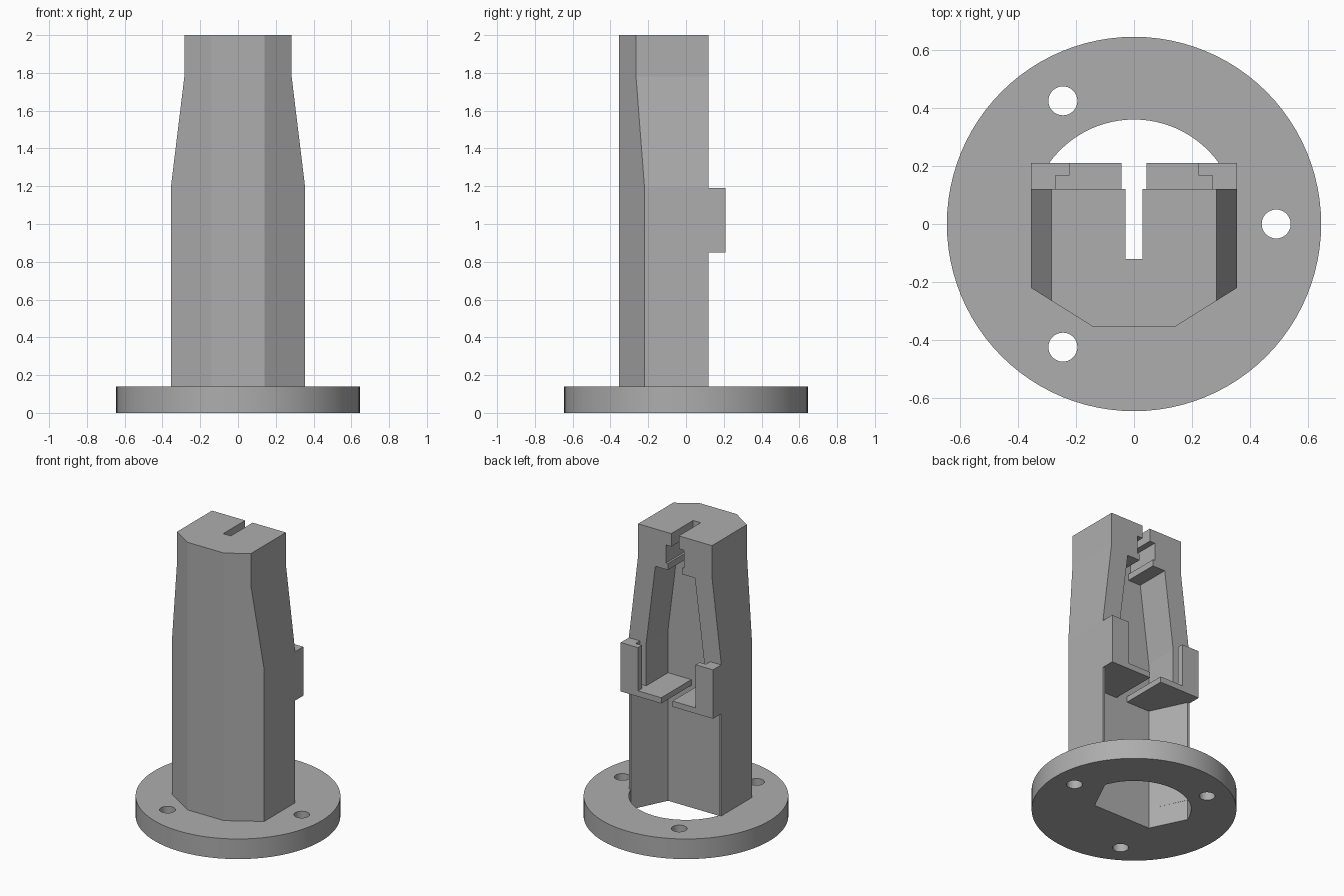
import bpy, bmesh, math
from mathutils import Vector

if "Cube" in bpy.data.objects:
    bpy.data.objects.remove(bpy.data.objects["Cube"])

grey = bpy.data.materials.new("plain grey")
grey.diffuse_color = (0.42, 0.42, 0.42, 1)
grey.use_nodes = True
grey.node_tree.nodes["Principled BSDF"].inputs["Base Color"].default_value = grey.diffuse_color


def prism(name, points, lo, hi, axis="Z"):
    """Extrude a flat outline along Z (points are x, y) or along Y (points are x, z)."""
    def place(p, t):
        return Vector((p[0], p[1], t)) if axis == "Z" else Vector((p[0], t, p[1]))
    bm = bmesh.new()
    low = [bm.verts.new(place(p, lo)) for p in points]
    high = [bm.verts.new(place(p, hi)) for p in points]
    n = len(points)
    bm.faces.new(low)
    bm.faces.new(high)
    for i in range(n):
        j = (i + 1) % n
        bm.faces.new((low[i], low[j], high[j], high[i]))
    bmesh.ops.recalc_face_normals(bm, faces=bm.faces)
    mesh = bpy.data.meshes.new(name)
    bm.to_mesh(mesh)
    bm.free()
    mesh.materials.append(grey)
    ob = bpy.data.objects.new(name, mesh)
    bpy.context.collection.objects.link(ob)
    return ob


def boolean(target, tool, operation="DIFFERENCE"):
    """Apply a boolean and remove the tool."""
    tool.hide_render = True
    mod = target.modifiers.new("cut", "BOOLEAN")
    mod.operation = operation
    mod.solver = "EXACT"
    mod.object = tool
    bpy.context.view_layer.objects.active = target
    bpy.ops.object.modifier_apply(modifier=mod.name)
    bpy.data.objects.remove(tool)


def arc(radius, start, end, steps, cx=0.0, cy=0.0):
    return [(cx + radius * math.cos(start + (end - start) * i / steps),
             cy + radius * math.sin(start + (end - start) * i / steps))
            for i in range(steps + 1)]


def circle(radius, steps, cx=0.0, cy=0.0):
    return arc(radius, 0, 2 * math.pi, steps, cx, cy)[:-1]


def mirrored(half):
    """Complete a right-hand outline with its left-hand reflection."""
    return half + [(-x, y) for x, y in reversed(half)]


BASE = 0.14      # flange thickness
BACK = 0.12      # open rear of the tower
DEEP = -0.12     # inner wall of the cavity
SHELF = 0.85     # underside of the shelves

# Round flange with central opening and three screw holes
flange = prism("flange", circle(0.645, 96), 0, BASE)
a = math.asin(BACK / 0.36)
opening = arc(0.36, a, math.pi - a, 48) + [(-0.222, DEEP), (0.222, DEEP)]
boolean(flange, prism("opening_cutter", opening, -0.1, 0.3))
for k in range(3):
    t = k * 2 * math.pi / 3
    hole = circle(0.05, 32, 0.49 * math.cos(t), 0.49 * math.sin(t))
    boolean(flange, prism("screw_cutter", hole, -0.1, 0.3))

# Tower with chamfered front corners, narrowing toward the top
tower = prism("tower", mirrored([(0.14, -0.355), (0.355, -0.22), (0.355, BACK)]), BASE, 2)
taper = mirrored([(0.5, 0), (0.5, 1.0), (0.379, 1.0), (0.284, 1.78), (0.284, 2.2)])
boolean(tower, prism("taper_cutter", taper, -1, 1, "Y"), "INTERSECT")

# Lower cavity flares toward the open rear
flare = mirrored([(0.222, DEEP), (0.376, 0.2)])
boolean(tower, prism("lower_cutter", flare, 0, SHELF))

# Upper cavity, with stepped slot through the top
cavity = mirrored([(0.222, SHELF - 0.01), (0.222, 1.19), (0.152, 1.74), (0.055, 1.74),
                   (0.055, 1.785), (0.07, 1.785), (0.07, 1.91), (0.029, 1.91), (0.029, 2.2)])
boolean(tower, prism("upper_cutter", cavity, DEEP, 0.3, "Y"))

# Paired shelves and hooked rear posts
shelf = [(0.043, DEEP), (0.222, DEEP), (0.222, BACK), (0.355, BACK), (0.355, 0.21), (0.043, 0.21)]
post = [(0.27, BACK), (0.355, BACK), (0.355, 0.21), (0.222, 0.21), (0.222, 0.167), (0.27, 0.167)]
for side, s in (("right", 1), ("left", -1)):
    prism(side + "_shelf", [(s * x, y) for x, y in shelf], SHELF, 0.89)
    prism(side + "_post", [(s * x, y) for x, y in post], 0.89, 1.19)

# Smooth only the round flange surfaces
bpy.ops.object.select_all(action="DESELECT")
flange.select_set(True)
bpy.context.view_layer.objects.active = flange
bpy.ops.object.shade_smooth_by_angle(angle=math.radians(30))
